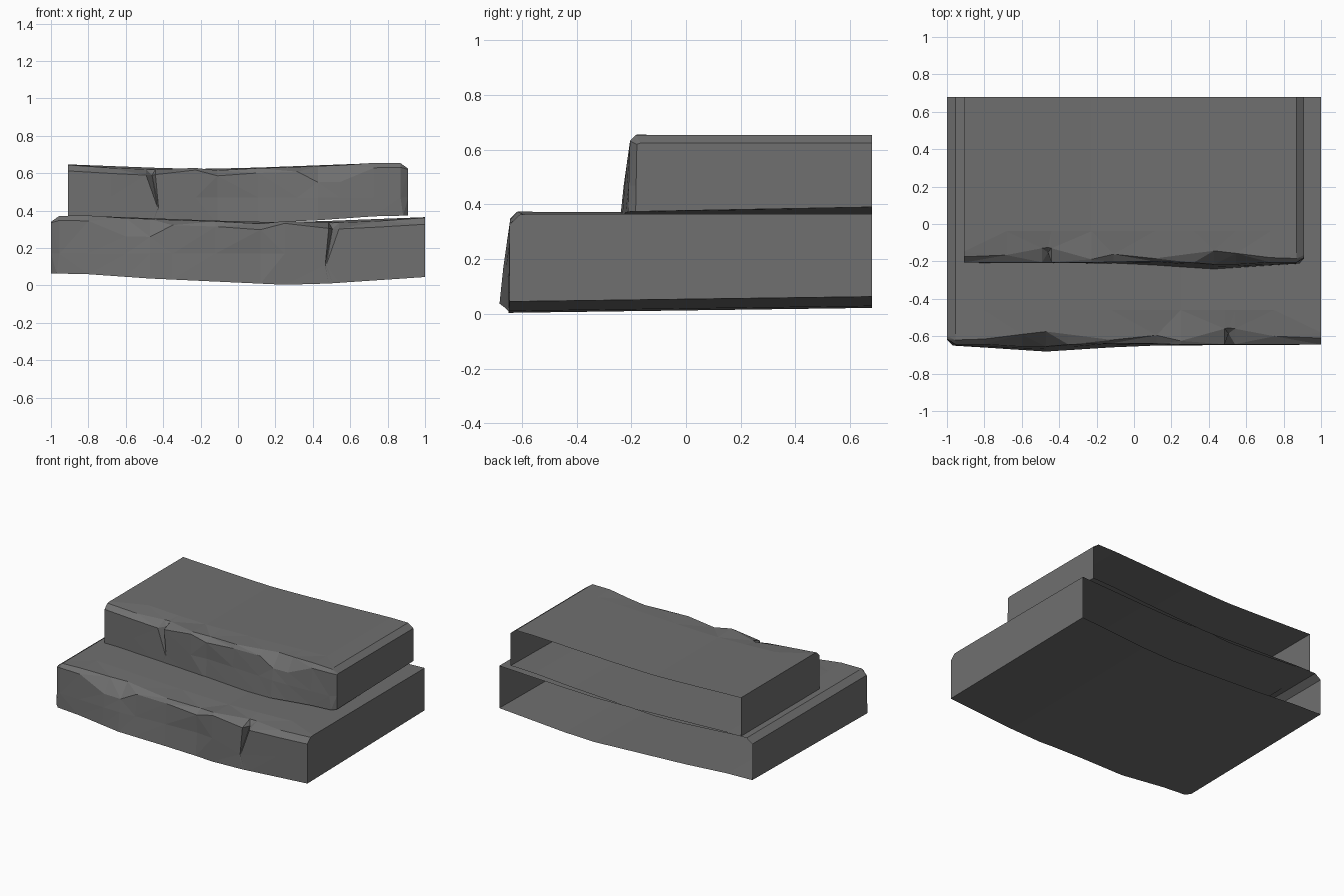
import bpy, bmesh

if "Cube" in bpy.data.objects:
    bpy.data.objects.remove(bpy.data.objects["Cube"])

stone = bpy.data.materials.new("grey stone")
stone.diffuse_color = (0.16, 0.16, 0.16, 1)
stone.use_nodes = True
stone.node_tree.nodes["Principled BSDF"].inputs["Base Color"].default_value = stone.diffuse_color


def lerp(table, x):
    """Piecewise linear lookup in a list of (x, value)."""
    for (x0, v0), (x1, v1) in zip(table, table[1:]):
        if x <= x1:
            return v0 + (v1 - v0) * (x - x0) / (x1 - x0)
    return table[-1][1]


# Sagging underside, sagging top and bulging front foot of one worn slab
BOTTOM_Z = [(-1, .065), (-.8, .06), (-.47, .037), (.33, 0), (1, .045)]
TOP_Z = [(-1, .34), (-.96, .372), (-.8, .372), (0, .342), (.3, .338), (1, .365)]
FOOT_Y = [(-1, -.62), (-.96, -.65), (-.47, -.682), (.03, -.65), (1, -.645)]

# Worn front edge: x, chamfer bottom y z, chamfer top y z, mid-face y
COLUMNS = [
    (-1.0, -.615, .335, -.60, .34, -.618),
    (-.955, -.643, .348, -.62, .372, -.648),
    (-.80, -.643, .345, -.615, .374, -.655),
    (-.60, -.655, .262, -.59, .36, -.664),
    (-.47, -.655, .26, -.575, .355, -.668),
    (-.35, -.645, .322, -.59, .35, -.658),
    (-.12, -.638, .315, -.62, .343, -.645),
    (.12, -.64, .298, -.595, .33, -.635),
    (.25, -.645, .332, -.625, .344, -.648),
    (.485, -.643, .305, -.56, .336, -.645),
    (.505, -.585, .302, -.555, .335, -.643),   # crack
    (.54, -.643, .302, -.56, .336, -.645),
    (.75, -.645, .312, -.60, .344, -.645),
    (1.0, -.645, .327, -.61, .362, -.645),
]


def slab(name, scale, mirror, dy, dz, back):
    """Hollow stone slab, open at the back, skinned from yz sections."""
    bm = bmesh.new()
    sections = []
    for x, yl, zl, yt, zt, ym in COLUMNS:
        crack = .45 < x < .6
        foot_x = -1 if x == -.955 else x
        mid_x = .46 + (x - .46) * .15 if crack else x
        top = lerp(TOP_Z, x)
        inner_y = -.46 if -.9 < x < .9 else yt + .03
        front = [(foot_x if x < -.9 else x, lerp(FOOT_Y, x), lerp(BOTTOM_Z, x)),
                 (mid_x, ym, .11 if crack else .17),
                 (x, yl, zl), (x, yt, zt), (x, inner_y, top)]
        if x == -.955:
            front[0] = (-.97, -.65, lerp(BOTTOM_Z, x))
        pts = [(x, None, lerp(BOTTOM_Z, x) + .018)] + front + [(x, None, top)]
        sections.append([bm.verts.new((
            px * scale * mirror,
            back if py is None else py * scale + dy,
            pz * scale + dz)) for px, py, pz in pts])
    for a, b in zip(sections, sections[1:]):
        for i in range(len(a) - 1):
            bm.faces.new((a[i], a[i + 1], b[i + 1], b[i]))
    # End walls
    bm.faces.new(sections[0][::-1])
    bm.faces.new(sections[-1])
    if mirror > 0:
        bmesh.ops.reverse_faces(bm, faces=bm.faces)
    bmesh.ops.triangulate(bm, faces=bm.faces)
    # Make all faces point outward (top must face up)
    bm.normal_update()
    top_face = max(bm.faces, key=lambda f: f.calc_center_median().z if abs(f.normal.z) > .95 else -1)
    if top_face.normal.z < 0:
        bmesh.ops.reverse_faces(bm, faces=bm.faces)
    mesh = bpy.data.meshes.new(name)
    bm.to_mesh(mesh)
    bm.free()
    mesh.materials.append(stone)
    bpy.context.collection.objects.link(bpy.data.objects.new(name, mesh))


# The upper step is a smaller mirrored copy of the lower one
slab("lower_step", 1, 1, 0, 0, .68)
slab("upper_step", .91, -1, .38, .315, .68)
